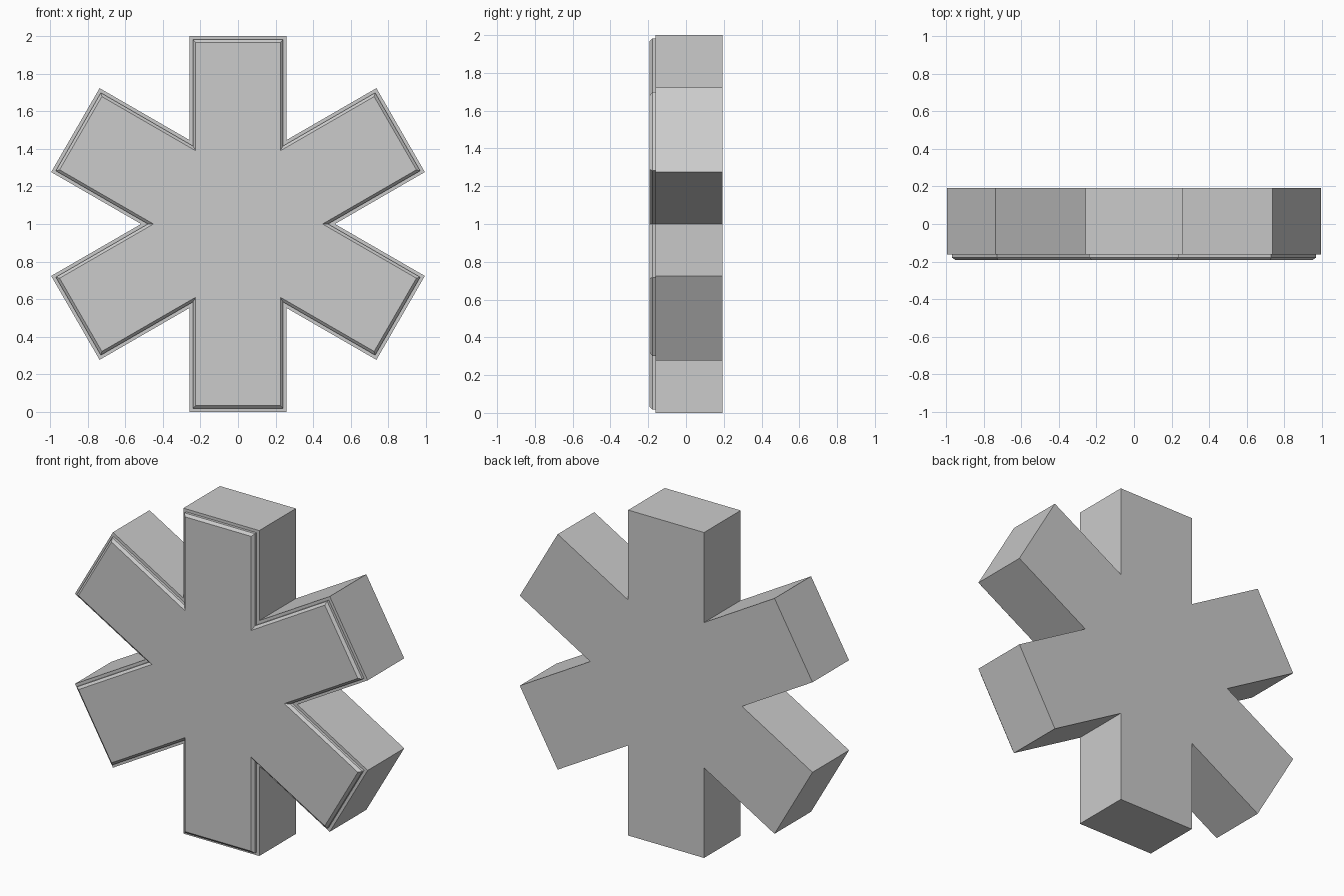
import bpy, bmesh, math

if "Cube" in bpy.data.objects:
    bpy.data.objects.remove(bpy.data.objects["Cube"])

HALF_W, LENGTH = 0.258, 1.0   # arm half width and arm reach


def star_outline(inset):
    """Six-armed outline in x/z, moved inwards by inset."""
    w, length = HALF_W - inset, LENGTH - inset
    pts = []
    for i in range(6):
        a = math.radians(30 + 60 * i)
        c, s = math.cos(a), math.sin(a)
        # two arm-end corners, then the notch before the next arm
        for u, v in ((length, -w), (length, w), (w * math.sqrt(3), w)):
            pts.append((u * c - v * s, 1 + u * s + v * c))
    return pts


# (y, inset) from the back face, over the ledge, to the chamfered front panel
sections = [(0.193, 0), (-0.162, 0), (-0.162, 0.018), (-0.178, 0.018), (-0.193, 0.033)]

bm = bmesh.new()
rings = [[bm.verts.new((x, y, z)) for x, z in star_outline(d)] for y, d in sections]
for a, b in zip(rings, rings[1:]):
    for i in range(len(a)):
        j = (i + 1) % len(a)
        bm.faces.new((a[i], a[j], b[j], b[i]))
bm.faces.new(rings[0][::-1])
bm.faces.new(rings[-1])
bmesh.ops.recalc_face_normals(bm, faces=bm.faces[:])

mesh = bpy.data.meshes.new("six_armed_star")
bm.to_mesh(mesh)
bm.free()
bpy.context.collection.objects.link(bpy.data.objects.new("six_armed_star", mesh))
